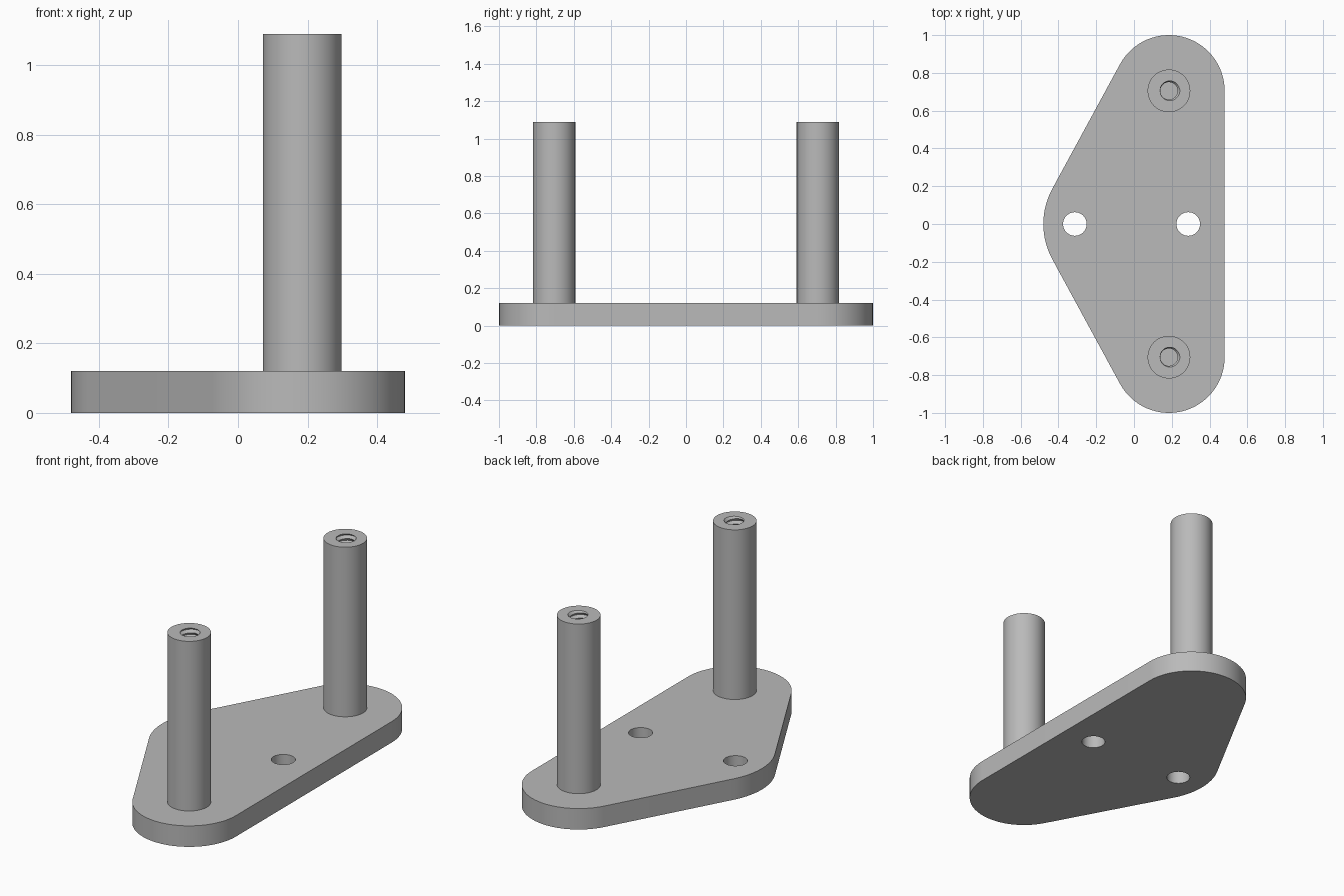
import bpy, bmesh, math
from mathutils import Vector

if "Cube" in bpy.data.objects:
    bpy.data.objects.remove(bpy.data.objects["Cube"])

PLATE_H, POST_TOP = 0.12, 1.09
POST_X, POST_Y, POST_R = 0.185, 0.705, 0.113
END_R, NOSE_R, NOSE_X = 0.295, 0.39, -0.09

steel = bpy.data.materials.new("grey steel")
steel.diffuse_color = (0.49, 0.49, 0.49, 1)
steel.use_nodes = True
steel.node_tree.nodes["Principled BSDF"].inputs["Base Color"].default_value = steel.diffuse_color


def finish(bm, name, angle=30):
    bmesh.ops.remove_doubles(bm, verts=bm.verts, dist=1e-5)
    bmesh.ops.recalc_face_normals(bm, faces=bm.faces)
    mesh = bpy.data.meshes.new(name)
    bm.to_mesh(mesh)
    bm.free()
    mesh.materials.append(steel)
    obj = bpy.data.objects.new(name, mesh)
    bpy.context.collection.objects.link(obj)
    bpy.ops.object.select_all(action='DESELECT')
    obj.select_set(True)
    bpy.context.view_layer.objects.active = obj
    bpy.ops.object.shade_smooth_by_angle(angle=math.radians(angle))
    return obj


def arc(cx, cy, r, a0, a1, n):
    return [(cx + r * math.cos(a0 + (a1 - a0) * i / n),
             cy + r * math.sin(a0 + (a1 - a0) * i / n)) for i in range(n + 1)]


# Mounting plate: three arcs joined by tangent lines, with two through holes
def make_plate():
    d = Vector((POST_X - NOSE_X, POST_Y))
    tangent = math.atan2(d.y, d.x) + math.acos((NOSE_R - END_R) / d.length)
    outline = (arc(POST_X, POST_Y, END_R, 0, tangent, 32)
               + arc(NOSE_X, 0, NOSE_R, tangent, 2 * math.pi - tangent, 24)
               + arc(POST_X, -POST_Y, END_R, 2 * math.pi - tangent, 2 * math.pi, 32))
    holes = [arc(x, 0, 0.0625, 0, 2 * math.pi, 40)[:-1] for x in (-0.313, 0.287)]
    bm = bmesh.new()
    for loop in [outline] + holes:
        vs = [bm.verts.new((x, y, 0)) for x, y in loop]
        for a, b in zip(vs, vs[1:] + vs[:1]):
            bm.edges.new((a, b))
    bmesh.ops.triangle_fill(bm, use_beauty=True, edges=bm.edges[:], normal=(0, 0, 1))
    ext = bmesh.ops.extrude_face_region(bm, geom=bm.faces[:], use_keep_orig=True)
    top = [v for v in ext["geom"] if isinstance(v, bmesh.types.BMVert)]
    bmesh.ops.translate(bm, verts=top, vec=(0, 0, PLATE_H))
    finish(bm, "mounting_plate")


# Post with a blind threaded hole in its top end
def make_post(name, y, n=48, pitch=0.03, depth=0.3, crest=0.046, root=0.058):
    bm = bmesh.new()

    def ring_point(r, j, z):
        a = 2 * math.pi * j / n
        return bm.verts.new((POST_X + r * math.cos(a), y + r * math.sin(a), z))

    def thread_point(k, j):
        z = POST_TOP - pitch * (k / 4 + j / n)
        z = max(POST_TOP - depth, min(POST_TOP, z))
        phase = ((POST_TOP - z) / pitch - j / n) % 1
        return ring_point(crest + (root - crest) * abs(2 * phase - 1), j, z)

    base = [ring_point(POST_R, j, PLATE_H) for j in range(n)]
    rim = [ring_point(POST_R, j, POST_TOP) for j in range(n)]
    last = int(4 * depth / pitch) + 1
    rows = [[thread_point(k, j) for j in range(n)] + [thread_point(k + 4, 0)]
            for k in range(-4, last)]
    for j in range(n):
        i = (j + 1) % n
        bm.faces.new((base[j], base[i], rim[i], rim[j]))
        bm.faces.new((rim[j], rim[i], rows[0][j + 1] if i else rows[0][0], rows[0][j]))
    for upper, lower in zip(rows, rows[1:]):
        for j in range(n):
            quad = (upper[j], upper[j + 1], lower[j + 1], lower[j])
            if len({tuple(round(c, 6) for c in v.co) for v in quad}) > 2:
                bm.faces.new(quad)
    bm.faces.new(rows[-1][:n])
    bm.faces.new(base[::-1])
    finish(bm, name)


make_plate()
make_post("front_post", -POST_Y)
make_post("rear_post", POST_Y)
